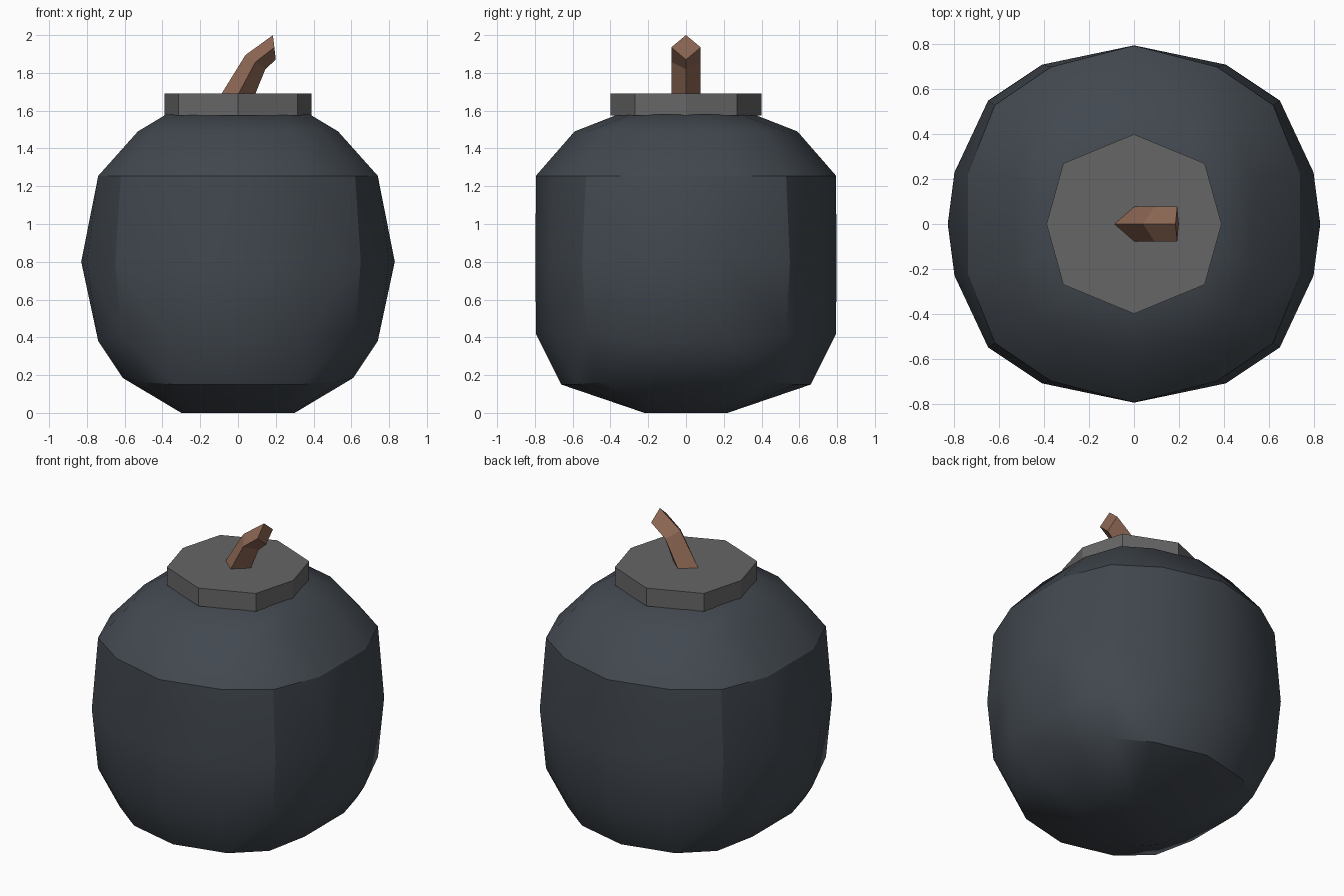
import bpy, bmesh, math

if "Cube" in bpy.data.objects:
    bpy.data.objects.remove(bpy.data.objects["Cube"])


def material(name, rgb):
    m = bpy.data.materials.new(name)
    m.diffuse_color = (*rgb, 1)
    m.use_nodes = True
    m.node_tree.nodes["Principled BSDF"].inputs["Base Color"].default_value = m.diffuse_color
    return m


def finish(bm, name, mat, smooth=None):
    bmesh.ops.recalc_face_normals(bm, faces=bm.faces)
    me = bpy.data.meshes.new(name)
    bm.to_mesh(me)
    bm.free()
    me.materials.append(mat)
    ob = bpy.data.objects.new(name, me)
    bpy.context.collection.objects.link(ob)
    if smooth:
        bpy.ops.object.select_all(action='DESELECT')
        ob.select_set(True)
        bpy.context.view_layer.objects.active = ob
        bpy.ops.object.shade_smooth_by_angle(angle=math.radians(smooth))
    return ob


def loft(rings):
    bm = bmesh.new()
    loops = [[bm.verts.new(p) for p in r] for r in rings]
    n = len(loops[0])
    for a, b in zip(loops, loops[1:]):
        for i in range(n):
            j = (i + 1) % n
            bm.faces.new((a[i], a[j], b[j], b[i]))
    bm.faces.new(loops[0][::-1])
    bm.faces.new(loops[-1])
    return bm


iron = material("dark blue grey", (0.054, 0.065, 0.079))
grey = material("mid grey", (0.133, 0.133, 0.133))
brown = material("brown", (0.27, 0.138, 0.09))

# Body: quarter-ring points mirrored to all sides, skinned as a convex shell
quarter = [
    (0.30, 0.10, 0), (0.19, 0.22, 0),
    (0.61, 0.20, 0.185), (0.53, 0.44, 0.165), (0.33, 0.58, 0.15), (0, 0.66, 0.15),
    (0.74, 0.22, 0.38), (0.62, 0.53, 0.42), (0.37, 0.70, 0.42), (0, 0.795, 0.42),
    (0.83, 0, 0.80), (0.80, 0.23, 0.80), (0.65, 0.55, 0.80), (0.41, 0.71, 0.80), (0, 0.796, 0.80),
    (0.74, 0.23, 1.255), (0.62, 0.53, 1.255), (0.37, 0.70, 1.255), (0, 0.795, 1.255),
    (0.53, 0.19, 1.49), (0.45, 0.42, 1.49), (0.29, 0.52, 1.49), (0, 0.59, 1.49),
    (0.38, 0.12, 1.58), (0.25, 0.29, 1.58), (0, 0.36, 1.58),
]
points = {(x * sx + 0.0, y * sy + 0.0, z) for x, y, z in quarter
          for sx in (1, -1) for sy in (1, -1)}
bm = bmesh.new()
for p in sorted(points):
    bm.verts.new(p)
res = bmesh.ops.convex_hull(bm, input=bm.verts)
loose = [v for v in bm.verts if not v.link_faces]
bmesh.ops.delete(bm, geom=loose, context='VERTS')
finish(bm, "body", iron, 30)

# Cap: eight-sided disc
octagon = [(0.39, 0), (0.315, 0.27), (0, 0.40), (-0.315, 0.27),
           (-0.39, 0), (-0.315, -0.27), (0, -0.40), (0.315, -0.27)]
finish(loft([[(x, y, z) for x, y in octagon] for z in (1.575, 1.69)]), "cap", grey)

# Fuse: bent diamond-section rod, given by its left and right edges
bends = [((-0.09, 1.685), (0.09, 1.685)),
         ((0.04, 1.895), (0.145, 1.82)),
         ((0.185, 2.0), (0.20, 1.87))]
rings = []
for (lx, lz), (rx, rz) in bends:
    mx, mz = (lx + rx) / 2, (lz + rz) / 2
    rings.append([(lx, 0, lz), (mx, -0.078, mz), (rx, 0, rz), (mx, 0.078, mz)])
finish(loft(rings), "fuse", brown)
